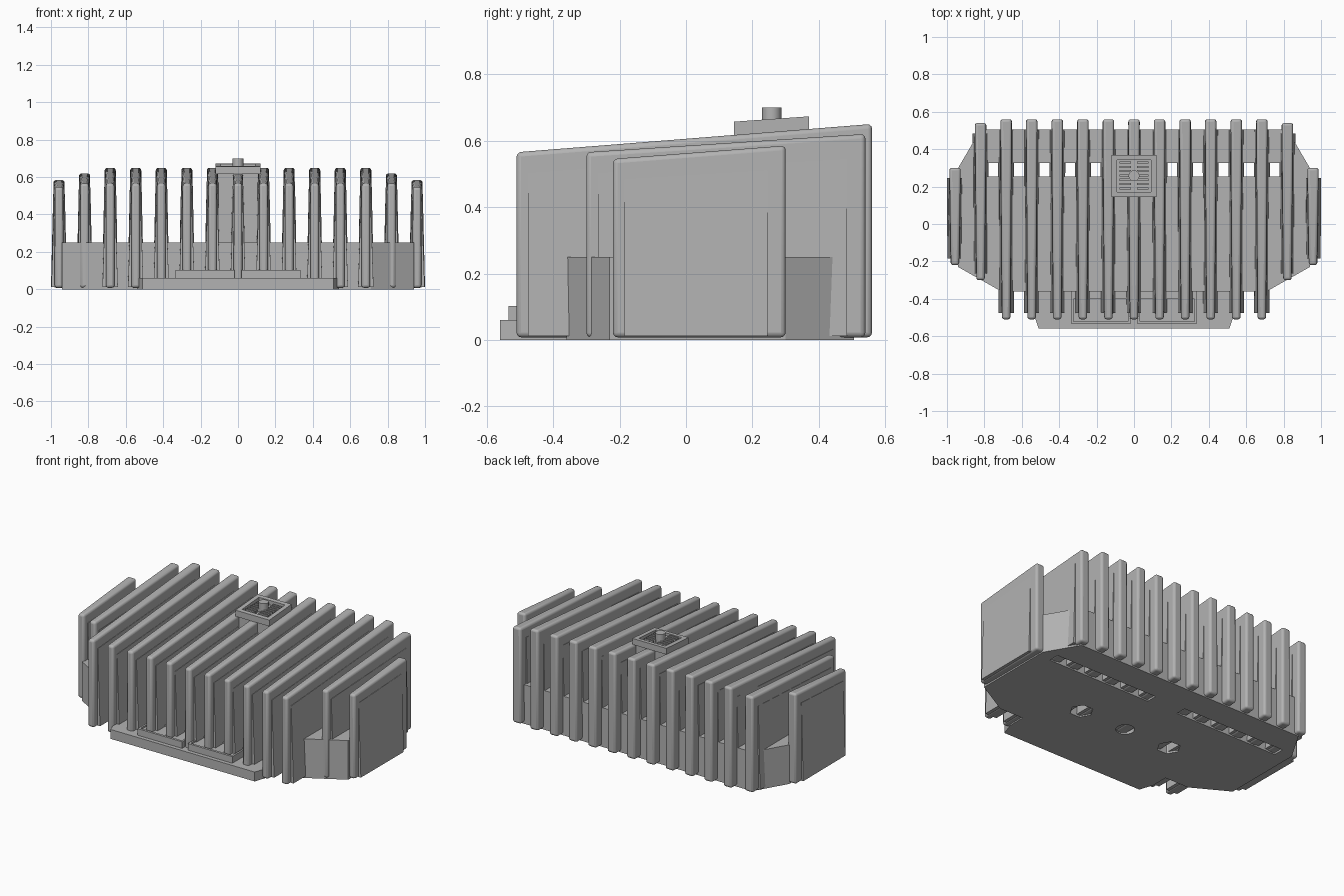
import bpy, bmesh
from math import pi, cos, sin

cube = bpy.data.objects.get("Cube")
if cube:
    bpy.data.objects.remove(cube, do_unlink=True)

grey = bpy.data.materials.new("cast metal grey")
grey.use_nodes = True
grey.diffuse_color = (0.45, 0.45, 0.45, 1)
grey.node_tree.nodes["Principled BSDF"].inputs["Base Color"].default_value = (0.45, 0.45, 0.45, 1)


def loft(name, loop_a, loop_b):
    """Solid between two matching point loops."""
    bm = bmesh.new()
    a = [bm.verts.new(p) for p in loop_a]
    b = [bm.verts.new(p) for p in loop_b]
    bm.faces.new(a)
    bm.faces.new(b[::-1])
    n = len(a)
    for i in range(n):
        j = (i + 1) % n
        bm.faces.new((a[i], b[i], b[j], a[j]))
    bmesh.ops.recalc_face_normals(bm, faces=bm.faces)
    mesh = bpy.data.meshes.new(name)
    bm.to_mesh(mesh)
    bm.free()
    mesh.materials.append(grey)
    ob = bpy.data.objects.new(name, mesh)
    bpy.context.collection.objects.link(ob)
    return ob


def prism(name, outline, z0, z1):
    return loft(name, [(x, y, z0) for x, y in outline], [(x, y, z1) for x, y in outline])


def box(name, x0, x1, y0, y1, z0, z1):
    return prism(name, [(x0, y0), (x1, y0), (x1, y1), (x0, y1)], z0, z1)


def disc(name, x, y, r, z0, z1, n):
    ring = [(x + r * cos(2 * pi * i / n), y + r * sin(2 * pi * i / n)) for i in range(n)]
    return prism(name, ring, z0, z1)


def activate(ob):
    bpy.ops.object.select_all(action='DESELECT')
    ob.select_set(True)
    bpy.context.view_layer.objects.active = ob


def cut(ob, cutter):
    mod = ob.modifiers.new("cut", 'BOOLEAN')
    mod.operation = 'DIFFERENCE'
    mod.solver = 'EXACT'
    mod.object = cutter
    activate(ob)
    bpy.ops.object.modifier_apply(modifier=mod.name)
    bpy.data.objects.remove(cutter, do_unlink=True)


# Cooling fins: a rounded rim plate with a drafted panel on both faces
def fin(x, front, back, z_front, z_back):
    def side(s):
        return [(x + s * 0.023, front, 0.008), (x + s * 0.031, back, 0.008),
                (x + s * 0.030, back, z_back), (x + s * 0.022, front, z_front)]
    rim = loft("fin_rim", side(-1), side(1))
    bevel = rim.modifiers.new("round", 'BEVEL')
    bevel.width = 0.014
    bevel.segments = 3
    activate(rim)
    bpy.ops.object.shade_smooth_by_angle()

    y0, y1 = front + 0.035, back - 0.055

    def face(s):
        return [(x + s * 0.041, y0, 0.012), (x + s * 0.043, y1, 0.012),
                (x + s * 0.031, y1, z_back - 0.075), (x + s * 0.025, y0, z_front - 0.062)]
    loft("fin_panel", face(-1), face(1))


pitch = 0.1367
for i in range(-7, 8):
    if abs(i) == 7:
        fin(i * pitch, -0.22, 0.30, 0.545, 0.585)
    elif abs(i) == 6:
        fin(i * pitch, -0.30, 0.54, 0.565, 0.62)
    else:
        fin(i * pitch, -0.51, 0.56, 0.565, 0.65)

# Body with air slots at the back and mounting holes underneath
half = [(0.71, -0.36), (0.94, -0.23), (0.94, 0.30), (0.82, 0.505)]
body = prism("body", half + [(-x, y) for x, y in half[::-1]], 0, 0.25)
for s in (-1, 1):
    x0, x1 = sorted((s * 0.11, s * 0.85))
    cut(body, box("slot_cutter", x0, x1, 0.255, 0.325, -0.1, 0.4))
    cut(body, disc("hole_cutter", s * 0.33, -0.08, 0.07, -0.1, 0.2, 6))
cut(body, disc("hole_cutter", 0, -0.08, 0.055, -0.1, 0.03, 24))

# Front step and the two raised trays on it
prism("front_step", [(-0.51, -0.56), (0.51, -0.56), (0.54, -0.47), (0.54, -0.355),
                     (-0.54, -0.355), (-0.54, -0.47)], 0, 0.06)
for s in (-1, 1):
    x0, x1 = sorted((s * 0.02, s * 0.335))
    tray = box("front_tray", x0, x1, -0.535, -0.355, 0.055, 0.102)
    cut(tray, box("tray_cutter", x0 + 0.012, x1 - 0.012, -0.52, -0.40, 0.092, 0.2))

# Connector post and its tilted square head
box("connector_post", -0.105, 0.105, 0.16, 0.355, 0.2, 0.63)


def head_loop(x, inset, low_front, low_back):
    y0, y1 = 0.145 + inset, 0.37 - inset
    return [(x, y0, low_front), (x, y1, low_back), (x, y1, 0.673), (x, y0, 0.657)]


head = loft("connector_head", head_loop(-0.12, 0, 0.617, 0.634), head_loop(0.12, 0, 0.617, 0.634))
cut(head, box("head_cutter", -0.092, 0.092, 0.172, 0.343, 0.643, 0.8))

# Contact ribs inside the head
for s in (-1, 1):
    for k in range(7):
        y = 0.185 + k * 0.023
        x0, x1 = sorted((s * 0.015, s * 0.078))
        box("contact_rib", x0, x1, y, y + 0.011, 0.64, 0.66)

# Knob
knob = disc("knob", 0, 0.258, 0.029, 0.64, 0.70, 24)
activate(knob)
bpy.ops.object.shade_smooth_by_angle()
